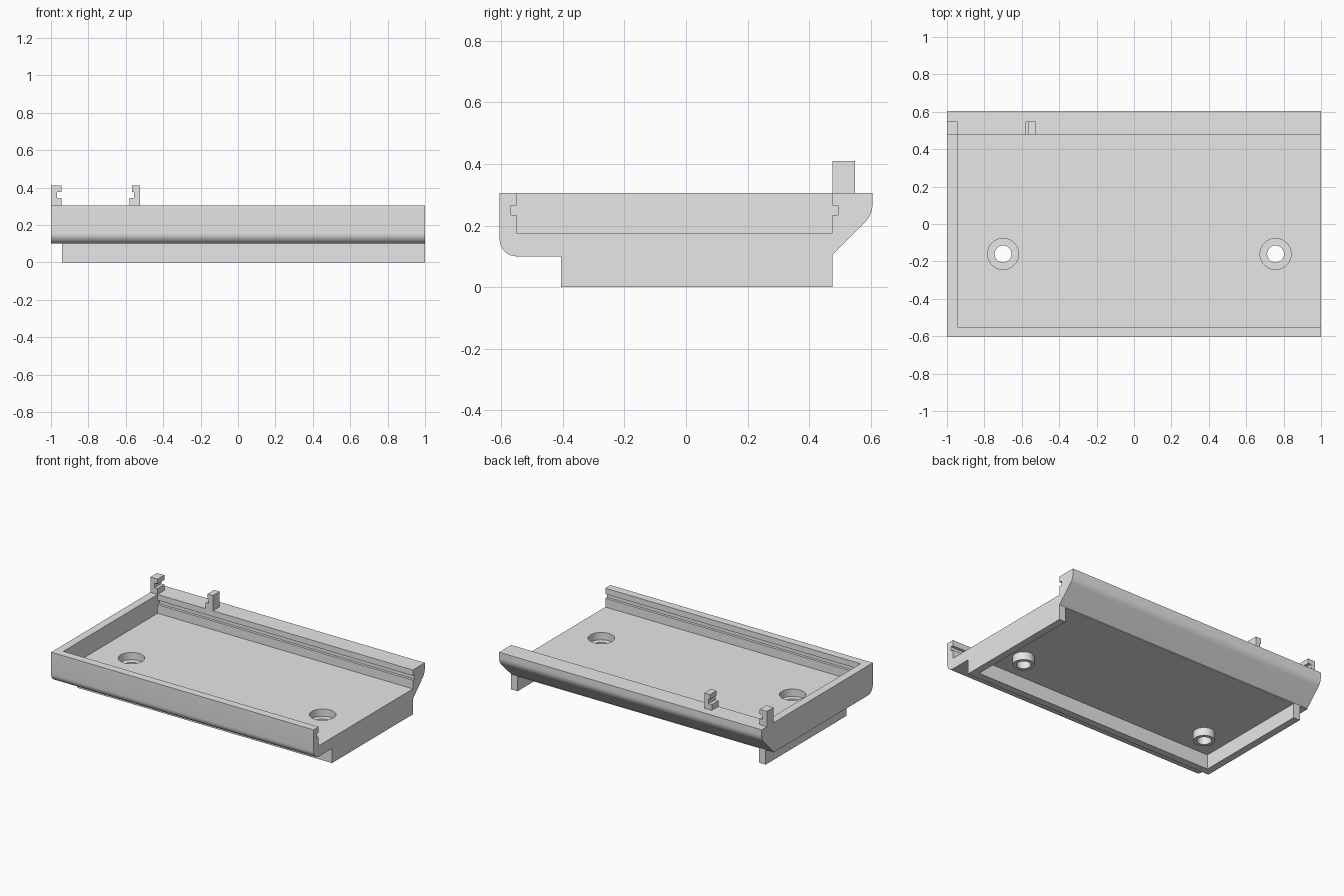
import bpy, bmesh
from math import cos, sin, radians, tau

if "Cube" in bpy.data.objects:
    bpy.data.objects.remove(bpy.data.objects["Cube"], do_unlink=True)

grey = bpy.data.materials.new("light_grey")
grey.use_nodes = True
grey.diffuse_color = (0.8, 0.8, 0.8, 1)
grey.node_tree.nodes["Principled BSDF"].inputs["Base Color"].default_value = (0.8, 0.8, 0.8, 1)


def finish(name, bm):
    bmesh.ops.recalc_face_normals(bm, faces=bm.faces)
    mesh = bpy.data.meshes.new(name)
    bm.to_mesh(mesh)
    bm.free()
    mesh.materials.append(grey)
    ob = bpy.data.objects.new(name, mesh)
    bpy.context.collection.objects.link(ob)
    return ob


def extrude(name, pts, axis, lo, hi):
    """Extrude a closed 2D outline along one axis."""
    place = {"x": lambda a, b, t: (t, a, b),
             "y": lambda a, b, t: (a, t, b),
             "z": lambda a, b, t: (a, b, t)}[axis]
    bm = bmesh.new()
    ends = [[bm.verts.new(place(a, b, t)) for a, b in pts] for t in (lo, hi)]
    for ring in ends:
        bm.faces.new(ring)
    n = len(pts)
    for i in range(n):
        j = (i + 1) % n
        bm.faces.new((ends[0][i], ends[0][j], ends[1][j], ends[1][i]))
    return finish(name, bm)


def lathe(name, pts, x, y, closed, sides=40):
    """Spin an (r, z) outline about a vertical axis; open outlines get end caps."""
    bm = bmesh.new()
    rings = [[bm.verts.new((x + r * cos(tau * k / sides), y + r * sin(tau * k / sides), z))
              for k in range(sides)] for r, z in pts]
    pairs = list(zip(rings, rings[1:]))
    if closed:
        pairs.append((rings[-1], rings[0]))
    else:
        bm.faces.new(rings[0])
        bm.faces.new(rings[-1])
    for a, b in pairs:
        for k in range(sides):
            m = (k + 1) % sides
            bm.faces.new((a[k], a[m], b[m], b[k]))
    return finish(name, bm)


def arc(cx, cy, r, start, end, steps=8):
    return [(cx + r * cos(radians(start + (end - start) * i / steps)),
             cy + r * sin(radians(start + (end - start) * i / steps))) for i in range(steps + 1)]


def cut(target, cutter):
    cutter.hide_render = True
    mod = target.modifiers.new("cut", "BOOLEAN")
    mod.operation = "DIFFERENCE"
    mod.solver = "EXACT"
    mod.object = cutter
    bpy.context.view_layer.objects.active = target
    bpy.ops.object.modifier_apply(modifier=mod.name)
    bpy.data.objects.remove(cutter, do_unlink=True)


TOP, FLOOR, UNDER = 0.305, 0.175, 0.10
BACK = 0.475

# Tray body: rounded front edge, sloped back edge
outline = [(-0.605, TOP)] + arc(-0.55, UNDER + 0.055, 0.055, 180, 270)
outline += [(BACK, UNDER), (BACK, 0.105)] + arc(0.525, 0.268, 0.08, -45, 0) + [(0.605, TOP)]
tray = extrude("tray_body", outline, "x", -1, 1)

# Channel with side grooves, open at one end
channel = [(-0.55, FLOOR), (BACK, FLOOR), (BACK, 0.235), (0.493, 0.235), (0.493, 0.265),
           (BACK, 0.265), (BACK, 0.4), (-0.55, 0.4), (-0.55, 0.265), (-0.568, 0.265),
           (-0.568, 0.235), (-0.55, 0.235)]
cut(tray, extrude("channel_cutter", channel, "x", -0.945, 1.1))

# Counterbored screw holes with bosses below
parts = [tray]
for side, x in (("right", -0.70), ("left", 0.757)):
    bore = [(0.045, 0.05), (0.045, 0.125), (0.083, 0.125), (0.083, 0.25)]
    cut(tray, lathe("hole_cutter", bore, x, -0.16, False))
    ring = [(0.045, 0.045), (0.068, 0.045), (0.068, UNDER), (0.045, UNDER)]
    parts.append(lathe(side + "_screw_boss", ring, x, -0.16, True))

# Skirt below the tray, open at the back
skirt = [(-0.94, BACK), (-0.94, -0.405), (1, -0.405), (1, BACK),
         (0.95, BACK), (0.95, -0.355), (-0.89, -0.355), (-0.89, BACK)]
parts.append(extrude("skirt", skirt, "z", 0, UNDER))

# Notched clip posts on the back rim
corner = [(-1, TOP), (-0.945, TOP), (-0.945, 0.345), (-0.968, 0.345), (-0.968, 0.377),
          (-0.945, 0.377), (-0.945, 0.41), (-1, 0.41)]
inner = [(-0.58, TOP), (-0.523, TOP), (-0.523, 0.41), (-0.566, 0.41), (-0.566, 0.377),
         (-0.557, 0.377), (-0.557, 0.345), (-0.58, 0.345)]
parts.append(extrude("corner_post", corner, "y", BACK, 0.548))
parts.append(extrude("inner_post", inner, "y", BACK, 0.548))

# Smooth the rounded faces and keep hard edges
bpy.ops.object.select_all(action="DESELECT")
for ob in parts:
    ob.select_set(True)
bpy.context.view_layer.objects.active = tray
bpy.ops.object.shade_smooth_by_angle(angle=radians(30))
